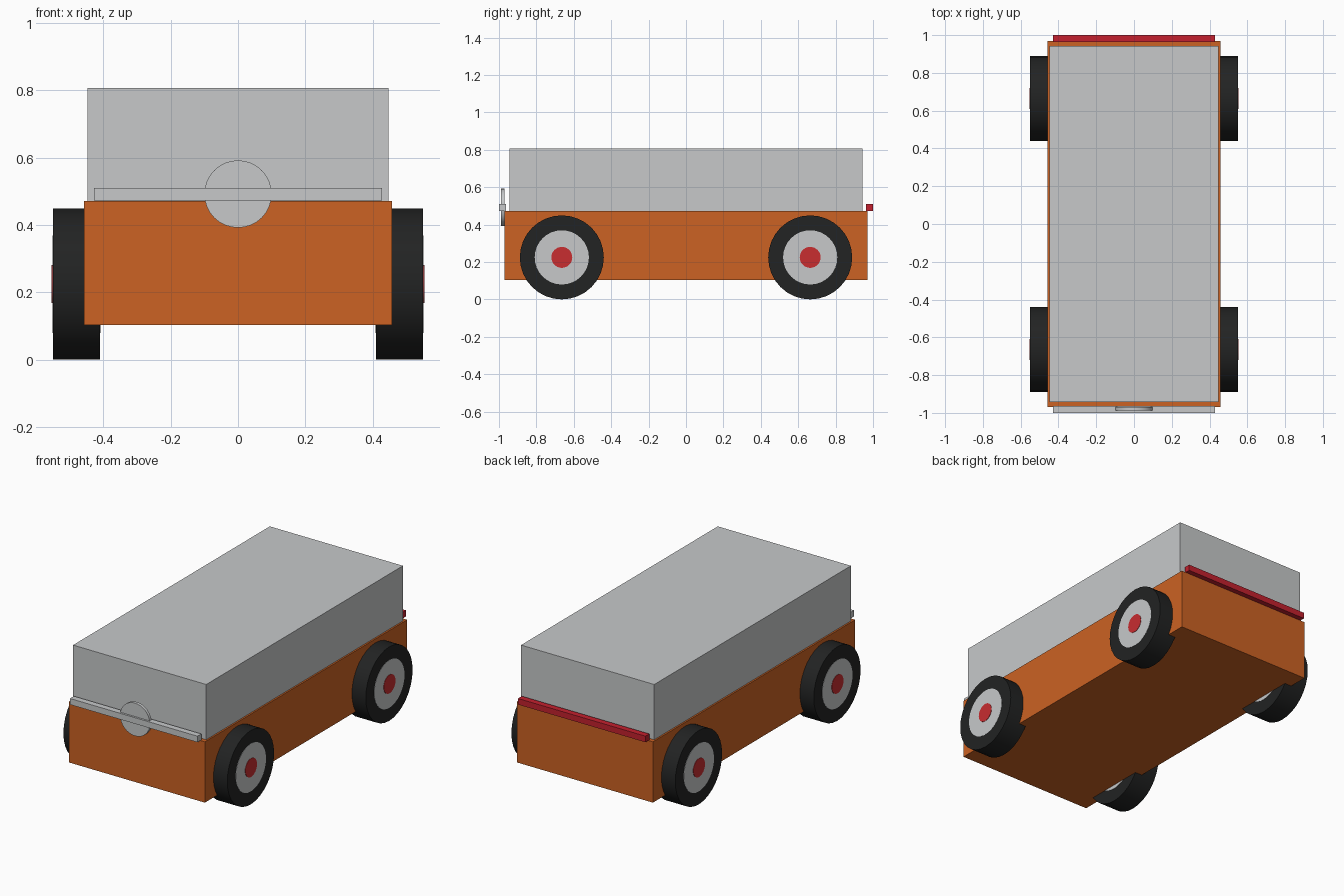
import bpy
from math import radians

cube = bpy.data.objects.get("Cube")
if cube:
    bpy.data.objects.remove(cube)


def material(name, rgb):
    # Convert display values (0-255) to linear
    lin = [((c / 255 + 0.055) / 1.055) ** 2.4 for c in rgb]
    m = bpy.data.materials.new(name)
    m.use_nodes = True
    m.diffuse_color = (*lin, 1)
    m.node_tree.nodes["Principled BSDF"].inputs["Base Color"].default_value = (*lin, 1)
    return m


orange = material("orange paint", (204, 98, 35))
grey = material("light grey", (199, 201, 202))
red = material("lamp red", (196, 32, 46))
cap_red = material("hub cap red", (200, 45, 48))
rubber = material("black rubber", (34, 35, 35))


def finish(name, mat):
    ob = bpy.context.object
    ob.name = ob.data.name = name
    ob.data.materials.append(mat)
    return ob


def box(name, mat, half_x, y0, y1, z0, z1):
    bpy.ops.mesh.primitive_cube_add(size=1, location=(0, (y0 + y1) / 2, (z0 + z1) / 2))
    bpy.context.object.scale = (half_x * 2, y1 - y0, z1 - z0)
    bpy.ops.object.transform_apply(location=False, rotation=False)
    return finish(name, mat)


def disc(name, mat, radius, depth, location, rotation):
    bpy.ops.mesh.primitive_cylinder_add(vertices=32, radius=radius, depth=depth,
                                        location=location, rotation=rotation)
    bpy.ops.object.shade_smooth_by_angle(angle=radians(30))
    return finish(name, mat)


# Body and cabin
box("lower_body", orange, 0.457, -0.97, 0.97, 0.103, 0.472)
box("cabin", grey, 0.447, -0.943, 0.943, 0.472, 0.807)

# Front trim bar, round badge plate and rear light bar
box("front_bar", grey, 0.428, -1.0, -0.963, 0.473, 0.51)
box("rear_light_bar", red, 0.428, 0.963, 1.0, 0.473, 0.51)
disc("front_disc", grey, 0.1, 0.018, (0, -0.979, 0.492), (radians(90), 0, 0))

# Wheels: tyre, hub and cap, each a little wider than the last
for side, sx in (("left", 1), ("right", -1)):
    for end, sy in (("front", -1), ("rear", 1)):
        place = (sx * 0.48, sy * 0.664, 0.2245)
        turn = (0, radians(90), 0)
        disc(f"{end}_{side}_tyre", rubber, 0.2245, 0.14, place, turn)
        disc(f"{end}_{side}_hub", grey, 0.145, 0.143, place, turn)
        disc(f"{end}_{side}_cap", cap_red, 0.056, 0.147, place, turn)
